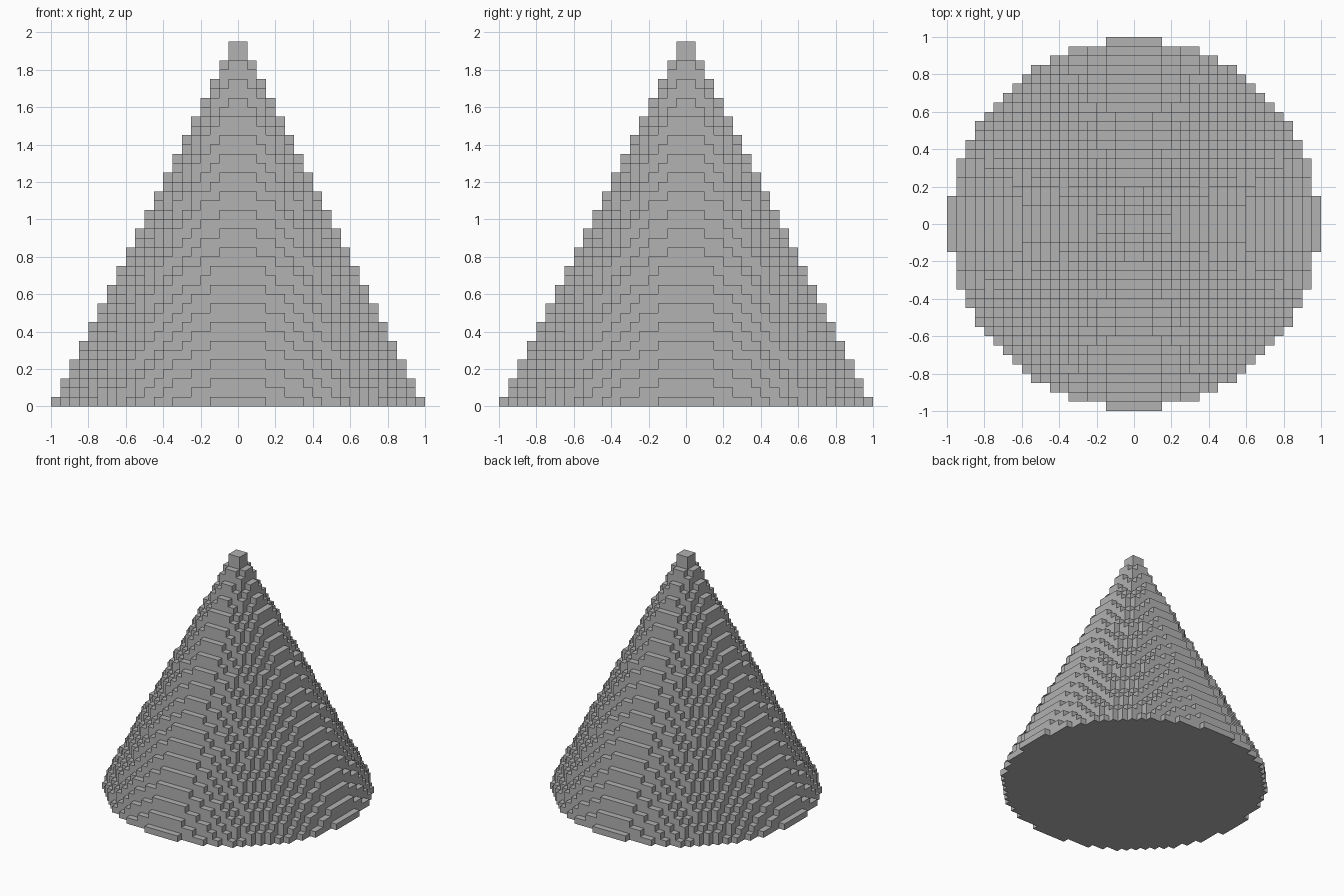
import bpy
import bmesh
from mathutils import Vector

old = bpy.data.objects.get("Cube")
if old:
    bpy.data.objects.remove(old, do_unlink=True)

CELL = 0.05      # edge length of one block
HALF = 20        # blocks from the axis to the rim

# Flat grey material
grey = bpy.data.materials.new("stone_grey")
grey.use_nodes = True
colour = (0.445, 0.445, 0.445, 1)
grey.diffuse_color = colour
grey.node_tree.nodes["Principled BSDF"].inputs["Base Color"].default_value = colour


def filled(cell):
    """A block is solid when its centre lies inside the cone."""
    x, y, z = (c + 0.5 for c in cell)
    return z > 0 and x * x + y * y <= max(0, HALF - z / 2) ** 2


def add_face(bm, cell, axis, side):
    """Add the square on one side of a block, facing outwards."""
    u, v = (axis + 1) % 3, (axis + 2) % 3
    loop = [(0, 0), (1, 0), (1, 1), (0, 1)]
    corners = []
    for a, b in loop if side > 0 else reversed(loop):
        p = Vector(cell)
        p[axis] += side > 0
        p[u] += a
        p[v] += b
        corners.append(bm.verts.new(p * CELL))
    bm.faces.new(corners)


# Stepped cone: only the exposed faces of the blocks
bm = bmesh.new()
span = range(-HALF, HALF)
for z in range(2 * HALF):
    for x in span:
        for y in span:
            cell = (x, y, z)
            if not filled(cell):
                continue
            for axis in range(3):
                for side in (-1, 1):
                    near = list(cell)
                    near[axis] += side
                    if not filled(near):
                        add_face(bm, cell, axis, side)
bmesh.ops.remove_doubles(bm, verts=bm.verts, dist=CELL / 10)

mesh = bpy.data.meshes.new("stepped_cone")
bm.to_mesh(mesh)
bm.free()
mesh.materials.append(grey)
cone = bpy.data.objects.new("stepped_cone", mesh)
bpy.context.collection.objects.link(cone)
